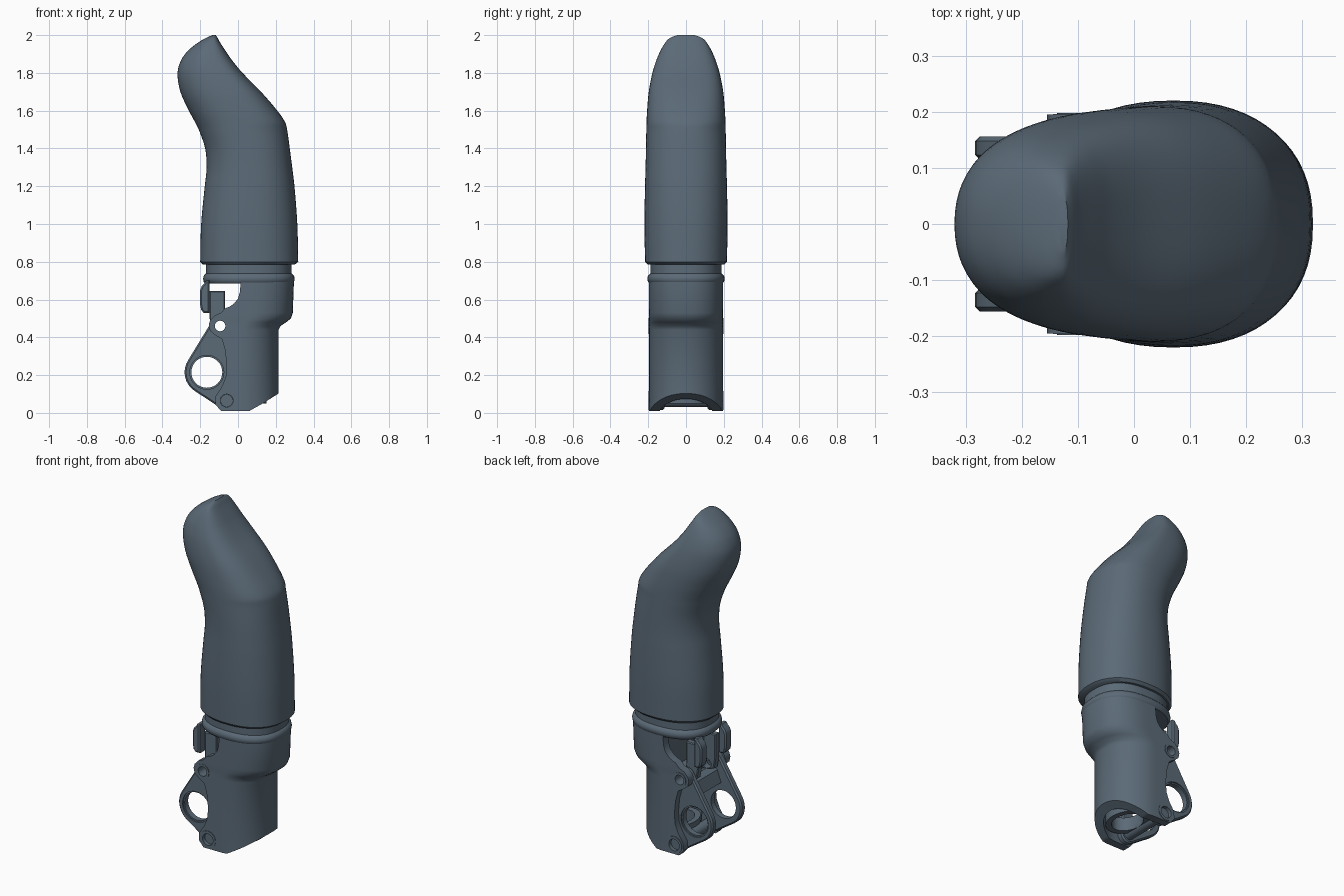
import bpy, bmesh, math

if "Cube" in bpy.data.objects:
    bpy.data.objects.remove(bpy.data.objects["Cube"])

# Dark slate finish shared by every part
slate = bpy.data.materials.new('dark_slate')
slate.diffuse_color = (.105, .145, .185, 1)
slate.use_nodes = True
slate.node_tree.nodes["Principled BSDF"].inputs["Base Color"].default_value = slate.diffuse_color


def smooth(ob, angle=35):
    bpy.ops.object.select_all(action='DESELECT')
    ob.select_set(True)
    bpy.context.view_layer.objects.active = ob
    bpy.ops.object.shade_smooth_by_angle(angle=math.radians(angle))


def finish(name, bm, angle=35):
    bmesh.ops.recalc_face_normals(bm, faces=bm.faces)
    me = bpy.data.meshes.new(name)
    bm.to_mesh(me)
    bm.free()
    me.materials.append(slate)
    ob = bpy.data.objects.new(name, me)
    bpy.context.collection.objects.link(ob)
    smooth(ob, angle)
    return ob


def loft(name, rings, n=64, angle=35):
    """Stack of rings (z, x_left, x_right, x_widest, half_y, exp_left, exp_right)."""
    bm = bmesh.new()
    loops = []
    for z, x0, x1, cx, hy, el, er in rings:
        loop = []
        for i in range(n):
            t = 2 * math.pi * i / n
            c, s = math.cos(t), math.sin(t)
            e = er if c > 0 else el
            r = x1 - cx if c > 0 else cx - x0
            x = cx + r * math.copysign(abs(c) ** (2 / e), c)
            y = hy * math.copysign(abs(s) ** (2 / e), s)
            loop.append(bm.verts.new((x, y, z)))
        loops.append(loop)
    for a, b in zip(loops, loops[1:]):
        for i in range(n):
            j = (i + 1) % n
            bm.faces.new((a[i], a[j], b[j], b[i]))
    bm.faces.new(loops[0])
    bm.faces.new(loops[-1])
    return finish(name, bm, angle)


def plate(name, pts, y0, y1, bevel=0):
    """Side profile (x, z) extruded along y."""
    bm = bmesh.new()
    f = bm.faces.new([bm.verts.new((x, y0, z)) for x, z in pts])
    g = bmesh.ops.extrude_face_region(bm, geom=[f])['geom']
    bmesh.ops.translate(bm, vec=(0, y1 - y0, 0), verts=[v for v in g if isinstance(v, bmesh.types.BMVert)])
    if bevel:
        bmesh.ops.recalc_face_normals(bm, faces=bm.faces)
        rim = [e for e in bm.edges if abs(e.verts[0].co.y - e.verts[1].co.y) < 1e-6]
        bmesh.ops.bevel(bm, geom=rim, offset=bevel, segments=1, affect='EDGES')
    return finish(name, bm)


def box(name, x0, x1, y0, y1, z0, z1):
    return plate(name, [(x0, z0), (x1, z0), (x1, z1), (x0, z1)], y0, y1)


def disc(x, z, r, n=32):
    return [(x + r * math.cos(2 * math.pi * i / n), z + r * math.sin(2 * math.pi * i / n)) for i in range(n)]


def hull(name, circles, y0, y1, bevel):
    """Plate wrapped tightly around several circles."""
    pts = sorted(p for c in circles for p in disc(*c))
    outline = []
    for seq in (pts, pts[::-1]):
        h = []
        for p in seq:
            while len(h) > 1 and ((h[-1][0] - h[-2][0]) * (p[1] - h[-2][1])
                                  - (h[-1][1] - h[-2][1]) * (p[0] - h[-2][0])) <= 1e-7:
                h.pop()
            h.append(p)
        outline += h[:-1]
    return plate(name, outline, y0, y1, bevel)


def boolean(ob, cutter, op='DIFFERENCE'):
    bpy.context.view_layer.objects.active = ob
    m = ob.modifiers.new('bool', 'BOOLEAN')
    m.object, m.operation, m.solver = cutter, op, 'EXACT'
    while ob.modifiers[0] != m:
        bpy.ops.object.modifier_move_up(modifier=m.name)
    bpy.ops.object.modifier_apply(modifier=m.name)
    bpy.data.objects.remove(cutter)


# Fingertip sleeve: z, left x, right x, half width, right-side bluntness
keys = [(.80, -.200, .319, .217, 2.3), (1.0, -.195, .314, .220, 2.3), (1.2, -.176, .299, .217, 2.3),
        (1.3, -.166, .287, .214, 2.3), (1.4, -.174, .274, .212, 2.3), (1.5, -.208, .260, .210, 2.3),
        (1.54, -.228, .249, .209, 2.4), (1.6, -.260, .208, .206, 2.5), (1.7, -.305, .122, .197, 2.8),
        (1.8, -.320, .024, .178, 3), (1.87, -.300, -.034, .156, 3), (1.92, -.262, -.068, .134, 3),
        (1.96, -.212, -.094, .110, 3), (1.985, -.170, -.108, .085, 2.6), (2.0, -.135, -.118, .045, 2.3)]
rings = [(.785, -.185, .300, .065, .203, 2.2, 2.3)]
for k in range(len(keys) - 1):
    p0, p1, p2, p3 = (keys[max(0, min(len(keys) - 1, k + d))] for d in (-1, 0, 1, 2))
    for s in range(4 if k < len(keys) - 2 else 5):
        t = s / 4
        h = p2[0] - p1[0]
        v = [p1[0] + t * h]
        for a in range(1, 5):
            m1 = (p2[a] - p0[a]) / (p2[0] - p0[0]) * h
            m2 = (p3[a] - p1[a]) / (p3[0] - p1[0]) * h
            v.append((2*t**3 - 3*t*t + 1) * p1[a] + (t**3 - 2*t*t + t) * m1
                     + (3*t*t - 2*t**3) * p2[a] + (t**3 - t*t) * m2)
        z, x0, x1, hy, er = v
        cx = x0 + (x1 - x0) * (.52 + .08 * max(0, min(1, (z - 1.5) / .3)))
        rings.append((z, x0, x1, cx, hy, 2.2, er))
loft('fingertip_sleeve', rings, angle=40)

# Neck and flange under the sleeve
loft('neck_flange', [(z, -.185 + d, .30 - d, .06, .205 - d, 2.4, 2.4) for z, d in
                     ((.685, .012), (.695, .003), (.71, 0), (.725, .003), (.735, .012),
                      (.738, .016), (.775, .016), (.80, .016))])

# Knuckle housing: side profile intersected with a rounded body, then hollowed
housing = loft('knuckle_housing', [
    (-.05, -.4, .215, .01, .195, 12, 2.1), (.44, -.4, .215, .01, .195, 12, 2.1),
    (.46, -.4, .225, .015, .195, 12, 2.1), (.48, -.4, .255, .03, .195, 12, 2.2),
    (.50, -.4, .280, .05, .196, 12, 2.3), (.53, -.4, .290, .06, .196, 12, 2.4),
    (.72, -.4, .297, .07, .197, 12, 2.4)])
profile = [(.35, .70), (.35, .2), (.218, .105), (.14, .055), (.06, .01), (-.09, .01), (-.12, .045),
           (-.118, .09), (-.085, .14), (-.065, .19), (-.06, .25), (-.068, .33), (-.085, .39),
           (-.125, .415), (-.148, .435), (-.155, .465), (-.148, .49), (-.125, .515), (-.09, .53), (-.07, .553),
           (-.045, .562), (-.02, .58), (.0, .605), (.01, .64), (.015, .70)]
boolean(housing, plate('profile_cutter', profile, -.3, .3), 'INTERSECT')
boolean(housing, loft('cavity_cutter', [(z, -.5, .17, .0, .148, 12, 2.1) for z in (-.1, .43)]))
boolean(housing, box('upper_cutter', -.5, .05, -.148, .148, .38, .68))
for px, pz, r in ((-.095, .46, .028), (-.06, .065, .034)):
    boolean(housing, plate('pin_cutter', disc(px, pz, r), -.4, .4))
smooth(housing)

# Mirrored lugs, pin rims, posts and hooks
for side, sg in (('left', -1), ('right', 1)):
    def span(a, b):
        return (a, b) if sg > 0 else (-b, -a)
    lug = hull('link_lug_' + side, [(-.165, .215, .118), (-.095, .46, .05), (-.06, .065, .05)],
               *span(.115, .156), .008)
    for cx, cz, r, a, b in ((-.165, .215, .082, .0, .4), (-.095, .46, .028, .0, .4),
                            (-.165, .215, .09, .148, .4)):
        boolean(lug, plate('hole_cutter', disc(cx, cz, r), *span(a, b)))
    smooth(lug)
    for nm, cx, cz, r, ri in (('upper', -.095, .46, .042, .028), ('lower', -.06, .065, .05, .034)):
        rim = plate(nm + '_pin_rim_' + side, disc(cx, cz, r), *span(.15, .198))
        boolean(rim, plate('rim_cutter', disc(cx, cz, ri), -.4, .4))
        smooth(rim)
    # upright post rising from the link, and the hook hanging off the flange
    post = plate('link_post_' + side, [(-.15, .645), (-.15, .50), (-.14, .44), (-.06, .42), (-.07, .52),
                                       (-.07, .645)], *span(.06, .10), .005)
    boolean(post, plate('post_cutter', disc(-.095, .46, .028), -.4, .4))
    smooth(post)
    plate('hook_' + side, [(-.152, .70), (-.152, .53), (-.182, .53), (-.195, .545), (-.20, .57), (-.20, .65),
                           (-.192, .672), (-.178, .685), (-.17, .70)], *span(.085, .145), .008)

# Pivot pin, web between the lugs and socket ring
plate('lower_pin', disc(-.06, .065, .033), -.178, .178)
plate('link_web', [(-.125, .41), (-.15, .34), (-.09, .31), (-.055, .33), (-.06, .42), (-.09, .43)], -.12, .12)
ring = loft('socket_ring', [(z, -.06, .15, .045, .135, 2, 2) for z in (.05, .13)], 48)
boolean(ring, loft('ring_cutter', [(z, -.03, .12, .045, .10, 2, 2) for z in (0, .3)], 48))
smooth(ring)
loft('socket_roof', [(z, -.05, .18, .0, .15, 6, 2.1) for z in (.30, .44)])
